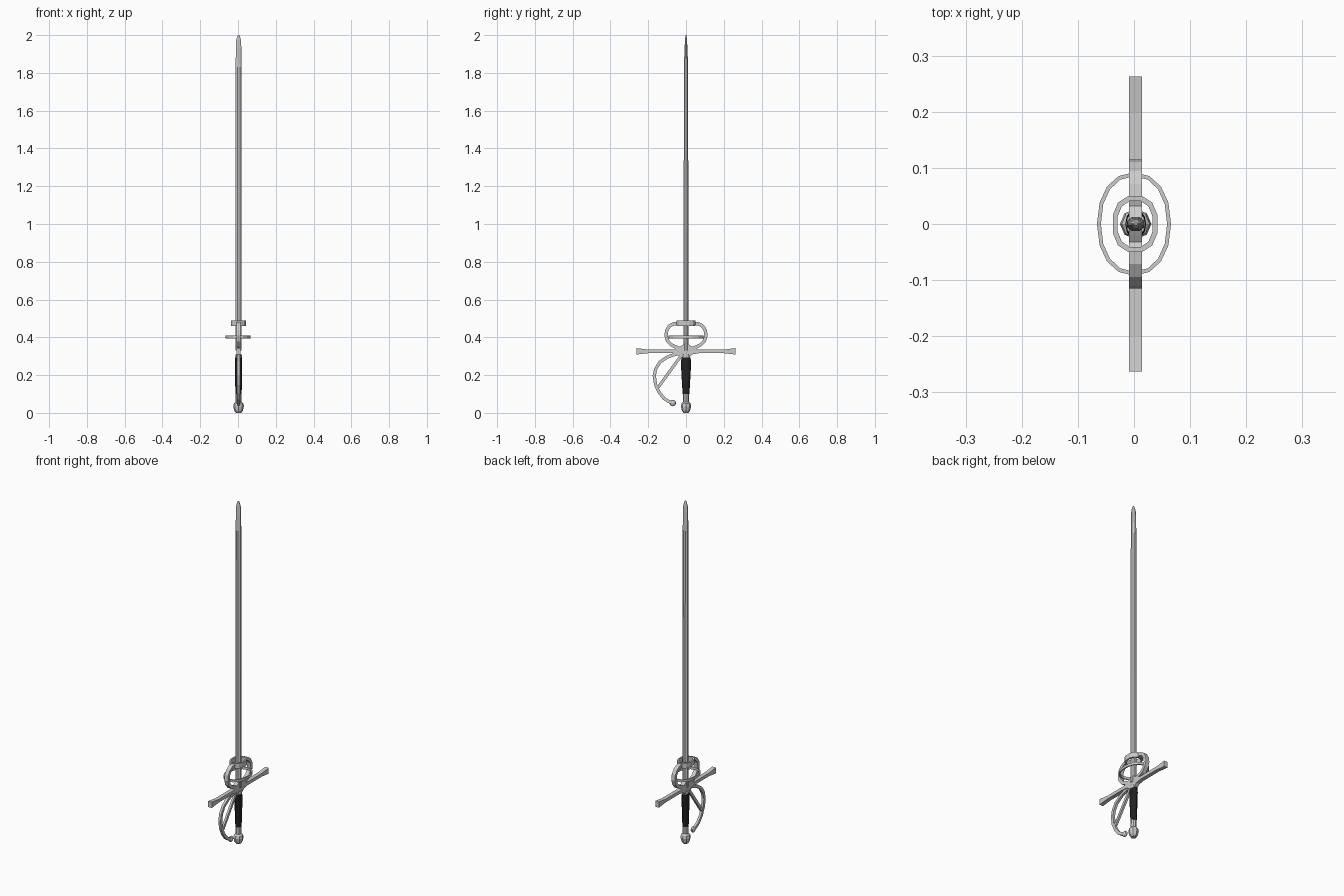
import bpy, bmesh
from math import cos, sin, pi, copysign
from mathutils import Vector

if "Cube" in bpy.data.objects:
    bpy.data.objects.remove(bpy.data.objects["Cube"])

CX = 0.003  # blade, grip and guard axis


def make(name, verts, faces):
    me = bpy.data.meshes.new(name)
    me.from_pydata([tuple(v) for v in verts], [], faces)
    bm = bmesh.new()
    bm.from_mesh(me)
    bmesh.ops.recalc_face_normals(bm, faces=bm.faces)
    bm.to_mesh(me)
    bm.free()
    ob = bpy.data.objects.new(name, me)
    bpy.context.collection.objects.link(ob)
    return ob


def loft(name, rows, n, phase=0.0):
    """Stack of elliptical sections: rows of (z, x radius, y radius)."""
    verts = [(CX + rx * cos(2 * pi * i / n + phase), ry * sin(2 * pi * i / n + phase), z)
             for z, rx, ry in rows for i in range(n)]
    faces = [(r * n + i, r * n + (i + 1) % n, (r + 1) * n + (i + 1) % n, (r + 1) * n + i)
             for r in range(len(rows) - 1) for i in range(n)]
    faces += [tuple(range(n)), tuple(range((len(rows) - 1) * n, len(rows) * n))]
    return make(name, verts, faces)


def strap(name, path, width, thick):
    """Rectangular bar swept along a (y, z) path."""
    pts = [Vector((CX, y, z)) for y, z in path]
    verts, faces = [], []
    for i, p in enumerate(pts):
        t = (pts[min(i + 1, len(pts) - 1)] - pts[max(i - 1, 0)]).normalized()
        nrm = Vector((0, -t.z, t.y)) * thick / 2
        for sx, sn in ((-1, -1), (1, -1), (1, 1), (-1, 1)):
            verts.append(p + nrm * sn + Vector((sx * width / 2, 0, 0)))
    for i in range(len(pts) - 1):
        for k in range(4):
            a, b = i * 4 + k, i * 4 + (k + 1) % 4
            faces.append((a, b, b + 4, a + 4))
    faces += [(0, 1, 2, 3), tuple(range(len(verts) - 4, len(verts)))]
    return make(name, verts, faces)


def band(name, rx, ry, thick, z0, z1, n, cx=0.0, power=1.0, phase=0.0):
    """Ring with a rectangular section; power below 1 squares the outline."""
    verts, faces = [], []
    for i in range(n):
        a = 2 * pi * i / n + phase
        c, s = (copysign(abs(v) ** power, v) for v in (cos(a), sin(a)))
        for d, z in ((0, z0), (0, z1), (thick, z1), (thick, z0)):
            verts.append((cx + (rx - d) * c, (ry - d) * s, z))
        for k in range(4):
            j, m = (i + 1) % n, (k + 1) % 4
            faces.append((i * 4 + k, j * 4 + k, j * 4 + m, i * 4 + m))
    return make(name, verts, faces)


# Blade with flat sides and tapering point
loft("blade", [(0.33, 0.0175, 0.014), (1.0, 0.017, 0.0135), (1.83, 0.0165, 0.012),
               (1.93, 0.0158, 0.0085), (1.97, 0.0145, 0.006), (1.99, 0.009, 0.004),
               (2.0, 0.004, 0.002)], 8, pi / 8)

# Cross guard with flared ends and raised centre
half = [(0.0, 0.37), (0.02, 0.358), (0.05, 0.338), (0.07, 0.335), (0.20, 0.335),
        (0.263, 0.343), (0.263, 0.309), (0.20, 0.316), (0.07, 0.316),
        (0.035, 0.31), (0.018, 0.295)]
outline = half + [(-y, z) for y, z in reversed(half[1:])]
n = len(outline)
make("cross_guard",
     [(x, y, z) for x in (CX - 0.0115, CX + 0.0115) for y, z in outline],
     [tuple(range(n)), tuple(range(n, 2 * n))]
     + [(i, (i + 1) % n, n + (i + 1) % n, n + i) for i in range(n)])

# Curved arms that carry the guard rings
arm = [(0.015, 0.335), (0.045, 0.345), (0.078, 0.36), (0.098, 0.382), (0.106, 0.41),
       (0.102, 0.437), (0.088, 0.459), (0.068, 0.471), (0.043, 0.474)]
for side, label in ((1, "right"), (-1, "left")):
    strap("guard_arm_" + label, [(side * y, z) for y, z in arm], 0.023, 0.018)

# Guard rings
band("large_ring", 0.066, 0.092, 0.007, 0.395, 0.409, 16, power=0.92)
band("small_ring", 0.041, 0.051, 0.009, 0.459, 0.488, 12, CX - 0.001, 0.85, pi / 12)

# Knuckle bow, brace and end knob
strap("knuckle_bow", [(-0.01, 0.318), (-0.06, 0.309), (-0.10, 0.295), (-0.138, 0.269),
                      (-0.16, 0.234), (-0.168, 0.197), (-0.161, 0.15), (-0.142, 0.108),
                      (-0.116, 0.076), (-0.092, 0.06), (-0.07, 0.054)], 0.014, 0.017)
strap("bow_brace", [(-0.012, 0.322), (-0.146, 0.137)], 0.012, 0.016)
bm = bmesh.new()
bmesh.ops.create_uvsphere(bm, u_segments=10, v_segments=6, radius=0.017)
bmesh.ops.scale(bm, verts=bm.verts, vec=(0.65, 1, 1))
bmesh.ops.translate(bm, verts=bm.verts, vec=(CX, -0.07, 0.052))
me = bpy.data.meshes.new("bow_knob")
bm.to_mesh(me)
bm.free()
bpy.context.collection.objects.link(bpy.data.objects.new("bow_knob", me))

# Grip with collar
grip = loft("grip", [(0.10, 0.016, 0.018), (0.15, 0.018, 0.021), (0.22, 0.0185, 0.025),
                     (0.265, 0.0185, 0.027), (0.292, 0.018, 0.024)], 12)
mat = bpy.data.materials.new("black_leather")
mat.diffuse_color = (0.015, 0.015, 0.015, 1)
mat.use_nodes = True
mat.node_tree.nodes["Principled BSDF"].inputs["Base Color"].default_value = mat.diffuse_color
grip.data.materials.append(mat)
loft("upper_collar", [(0.288, 0.017, 0.022), (0.31, 0.017, 0.022)], 12)

# Pommel
loft("pommel", [(0.0, 0.014, 0.014), (0.012, 0.023, 0.022), (0.035, 0.028, 0.027),
                (0.05, 0.025, 0.024), (0.058, 0.016, 0.016), (0.102, 0.0155, 0.0165)], 8)
